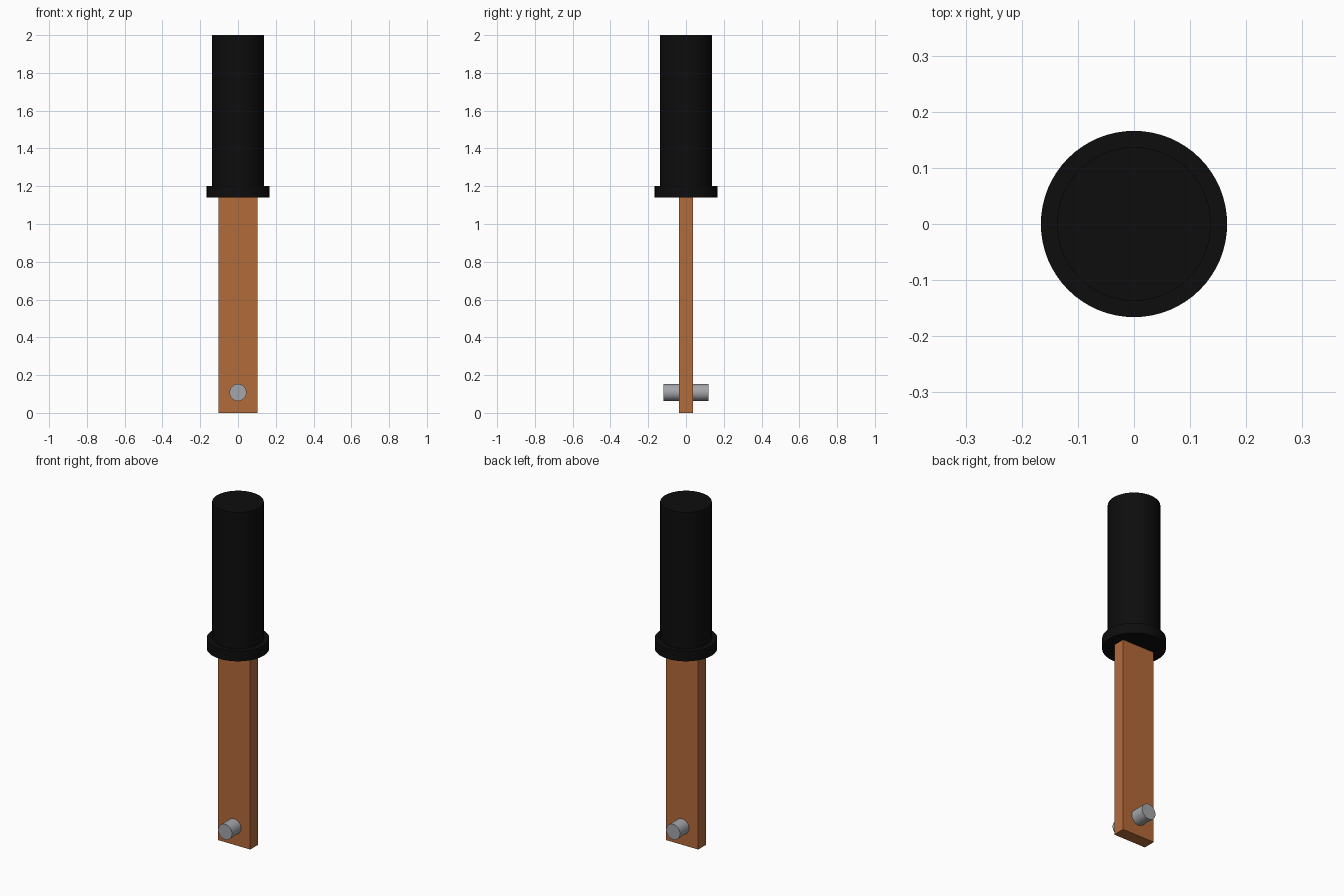
import bpy
import math

cube = bpy.data.objects.get("Cube")
if cube:
    bpy.data.objects.remove(cube, do_unlink=True)


def material(name, rgb):
    mat = bpy.data.materials.new(name)
    mat.use_nodes = True
    color = (*rgb, 1.0)
    mat.diffuse_color = color
    mat.node_tree.nodes["Principled BSDF"].inputs["Base Color"].default_value = color
    return mat


def finish(name, mat):
    obj = bpy.context.object
    obj.name = name
    obj.data.materials.append(mat)
    return obj


def cylinder(name, mat, radius, length, location, sides=64, rotation=(0, 0, 0)):
    bpy.ops.mesh.primitive_cylinder_add(vertices=sides, radius=radius, depth=length,
                                        location=location, rotation=rotation)
    bpy.ops.object.shade_smooth_by_angle(angle=math.radians(30))
    return finish(name, mat)


black = material("black rubber", (0.004, 0.004, 0.004))
copper = material("copper", (0.45, 0.145, 0.042))
steel = material("grey steel", (0.37, 0.38, 0.40))

collar_bottom, collar_top, top = 1.14, 1.2, 2.0

# Flat copper blade, meeting the underside of the collar
bpy.ops.mesh.primitive_cube_add(size=1, location=(0, 0, collar_bottom / 2))
blade = finish("blade", copper)
blade.scale = (0.208, 0.072, collar_bottom)
bpy.ops.object.transform_apply(location=False, rotation=False, scale=True)

# Round grip and its wider collar
cylinder("grip", black, 0.137, top - collar_top, (0, 0, (top + collar_top) / 2))
cylinder("collar", black, 0.166, collar_top - collar_bottom,
         (0, 0, (collar_top + collar_bottom) / 2))

# Cross pin through the foot of the blade
cylinder("cross_pin", steel, 0.045, 0.24, (0, 0, 0.108), sides=32,
         rotation=(math.pi / 2, 0, 0))
